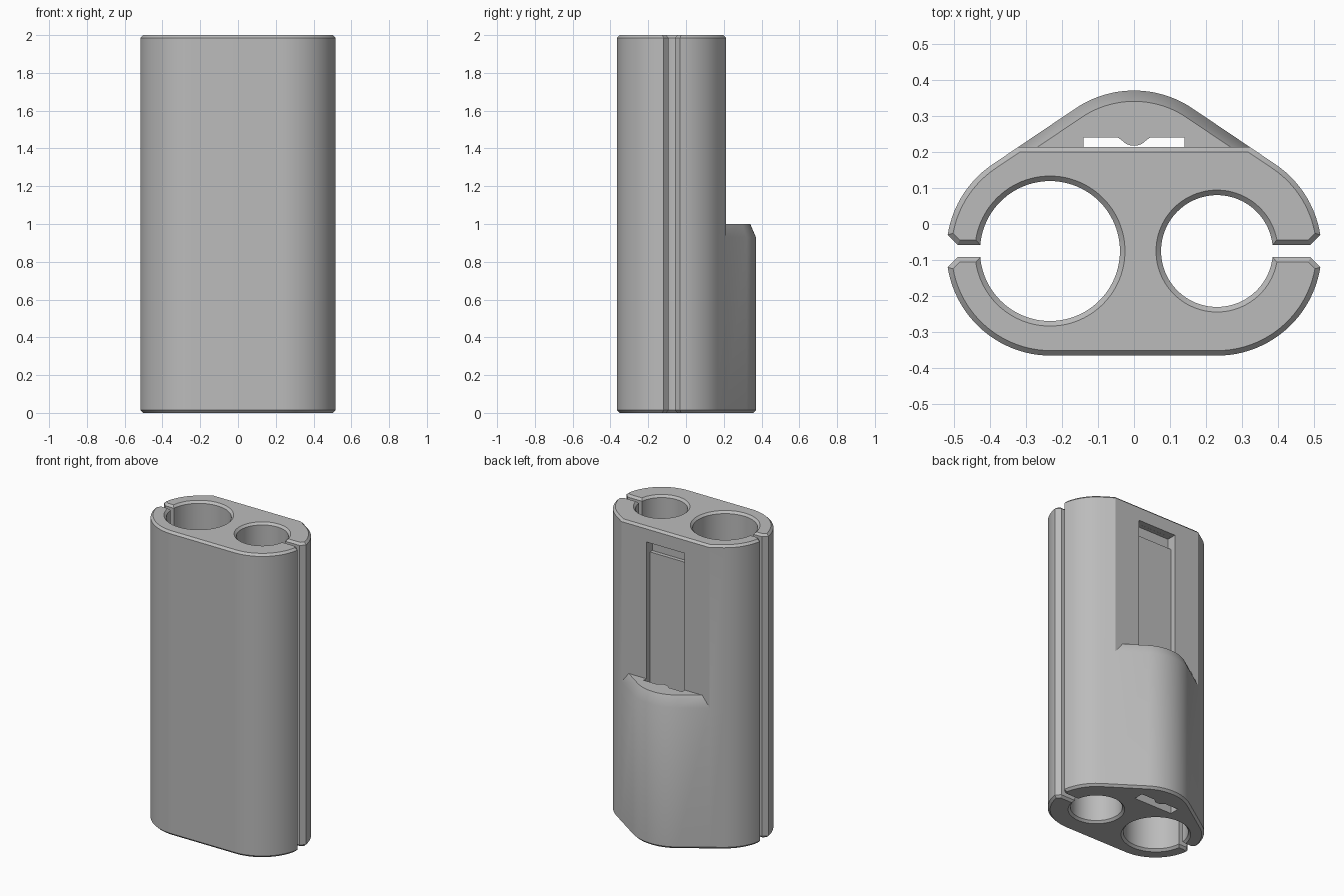
import bpy, bmesh, math
from mathutils import Vector

cube = bpy.data.objects.get("Cube")
if cube:
    bpy.data.objects.remove(cube)

MID_Y, SIDE_X, HUMP_Y = -0.075, 0.23, 0.08   # arc centres of the outline
R, BACK_Y, CHAMFER = 0.29, 0.213, 0.014

grey = bpy.data.materials.new("plain grey")
grey.use_nodes = True
grey.diffuse_color = (0.5, 0.5, 0.5, 1)
grey.node_tree.nodes["Principled BSDF"].inputs["Base Color"].default_value = (0.5, 0.5, 0.5, 1)


def finish(name, bm):
    bmesh.ops.recalc_face_normals(bm, faces=bm.faces)
    mesh = bpy.data.meshes.new(name)
    bm.to_mesh(mesh)
    bm.free()
    mesh.materials.append(grey)
    obj = bpy.data.objects.new(name, mesh)
    bpy.context.collection.objects.link(obj)
    return obj


def arc(cx, cy, r, start, end, n):
    return [(cx + r * math.cos(start + (end - start) * i / n),
             cy + r * math.sin(start + (end - start) * i / n)) for i in range(n + 1)]


def bridge(bm, low, high, closed=False):
    n = len(low)
    for i in range(n if closed else n - 1):
        j = (i + 1) % n
        bm.faces.new((low[i], low[j], high[j], high[i]))


def ring(bm, pts, z):
    return [bm.verts.new((x, y, z)) for x, y in pts]


def loft(name, sections):
    """Closed solid through (points, height) sections."""
    bm = bmesh.new()
    rings = [ring(bm, pts, z) for pts, z in sections]
    for low, high in zip(rings, rings[1:]):
        bridge(bm, low, high, True)
    bm.faces.new(rings[0])
    bm.faces.new(rings[-1])
    return finish(name, bm)


# Outline: two side arcs joined by straight flanks to a rounded back hump
flank = math.atan2(SIDE_X, HUMP_Y - MID_Y)
flank = math.pi / 2 - flank + 0  # slope of the flank
tangent = math.pi / 2 - flank    # direction of the flank's outward normal


def front_part(r, back):
    """Flank corner, left arc, front, right arc, flank corner."""
    nx, ny = math.cos(tangent), math.sin(tangent)
    cross_x = (r + nx * SIDE_X + ny * MID_Y - ny * back) / nx
    right = arc(SIDE_X, MID_Y, r, -math.pi / 2, tangent, 40)
    left = [(-x, y) for x, y in reversed(right)]
    return [(-cross_x, back)] + left + right + [(cross_x, back)]


def hump_part(r):
    return arc(0, HUMP_Y, r, tangent, math.pi - tangent, 28)


bm = bmesh.new()
small = R - CHAMFER
f_base = ring(bm, front_part(small, BACK_Y), 0)
h_base = ring(bm, hump_part(small), 0)
f_low = ring(bm, front_part(R, BACK_Y), CHAMFER)
h_low = ring(bm, hump_part(R), CHAMFER)
f_mid = ring(bm, front_part(R, BACK_Y), 0.93)
h_mid = ring(bm, hump_part(R), 0.93)
f_high = ring(bm, front_part(R, BACK_Y), 2 - CHAMFER)
f_top = ring(bm, front_part(small, BACK_Y - CHAMFER), 2)
ends = front_part(R - 0.03, BACK_Y)
shelf = ring(bm, [ends[-1]] + hump_part(R - 0.03) + [ends[0]], 1)
bm.faces.new(f_base + h_base)
bridge(bm, f_base + h_base, f_low + h_low, True)
bridge(bm, f_low + h_low, f_mid + h_mid, True)
bridge(bm, f_mid, f_high)
bridge(bm, f_high, f_top, True)
bm.faces.new(f_top)
# Hump bevel, shelf and the flat back wall above it
bridge(bm, [f_mid[-1]] + h_mid + [f_mid[0]], shelf)
bm.faces.new(shelf)
bm.faces.new((f_mid[0], shelf[-1], shelf[0], f_mid[-1], f_high[-1], f_high[0]))
body = finish("holder_body", bm)

cutters = []


def flared(name, outline):
    """Through cutter that widens at both ends for a chamfered edge."""
    over = 0.02
    wide = outline(CHAMFER + over)
    cutters.append(loft(name, [(wide, -over), (outline(0), CHAMFER),
                               (outline(0), 2 - CHAMFER), (wide, 2 + over)]))


# Two bores
for name, x, radius in (("large_bore", -0.233, 0.194), ("small_bore", 0.23, 0.155)):
    flared(name, lambda d: arc(x, MID_Y, radius + d, 0, math.tau, 96)[:-1])

# Side slits with flared mouths
for name, side in (("left_slit", 1), ("right_slit", -1)):
    def slit(d):
        half = [(0.3, 0.017 + d), (0.489 - 0.41 * d, 0.017 + d), (0.56, 0.088 + 1.41 * d)]
        pts = half + [(x, -y) for x, y in reversed(half)]
        return [(side * x, MID_Y + y) for x, y in pts]
    flared(name, slit)

# Clip channel behind the hump, with a rounded rib
W, FLOOR_Y, DEEP_Y = 0.14, 0.175, 0.15
rib = [(0.045, 0.24), (0.035, 0.233), (0.022, 0.222), (0.008, 0.217)]
channel = ([(-W, FLOOR_Y), (W, FLOOR_Y), (W, 0.24)] + rib
           + [(-x, y) for x, y in reversed(rib)] + [(-W, 0.24)])
cutters.append(loft("clip_channel", [(channel, -0.1), (channel, 1.9)]))

# Deeper catch pocket at the top of the channel
w = W - 0.0005
pocket = [(-w, DEEP_Y), (w, DEEP_Y), (w, 0.2), (-w, 0.2)]
cutters.append(loft("catch_pocket", [(pocket, 1.82), (pocket, 1.8995)]))

for cutter in cutters:
    cutter.hide_render = True
    cutter.hide_viewport = True
    mod = body.modifiers.new(cutter.name, 'BOOLEAN')
    mod.operation = 'DIFFERENCE'
    mod.solver = 'EXACT'
    mod.object = cutter

# Bake the cuts, remove the cutters and smooth the curved walls
bpy.context.view_layer.update()
graph = bpy.context.evaluated_depsgraph_get()
baked = bpy.data.meshes.new_from_object(body.evaluated_get(graph))
body.modifiers.clear()
body.data = baked
for cutter in cutters:
    bpy.data.objects.remove(cutter)
bpy.ops.object.select_all(action='DESELECT')
body.select_set(True)
bpy.context.view_layer.objects.active = body
bpy.ops.object.shade_smooth_by_angle(angle=math.radians(25))
